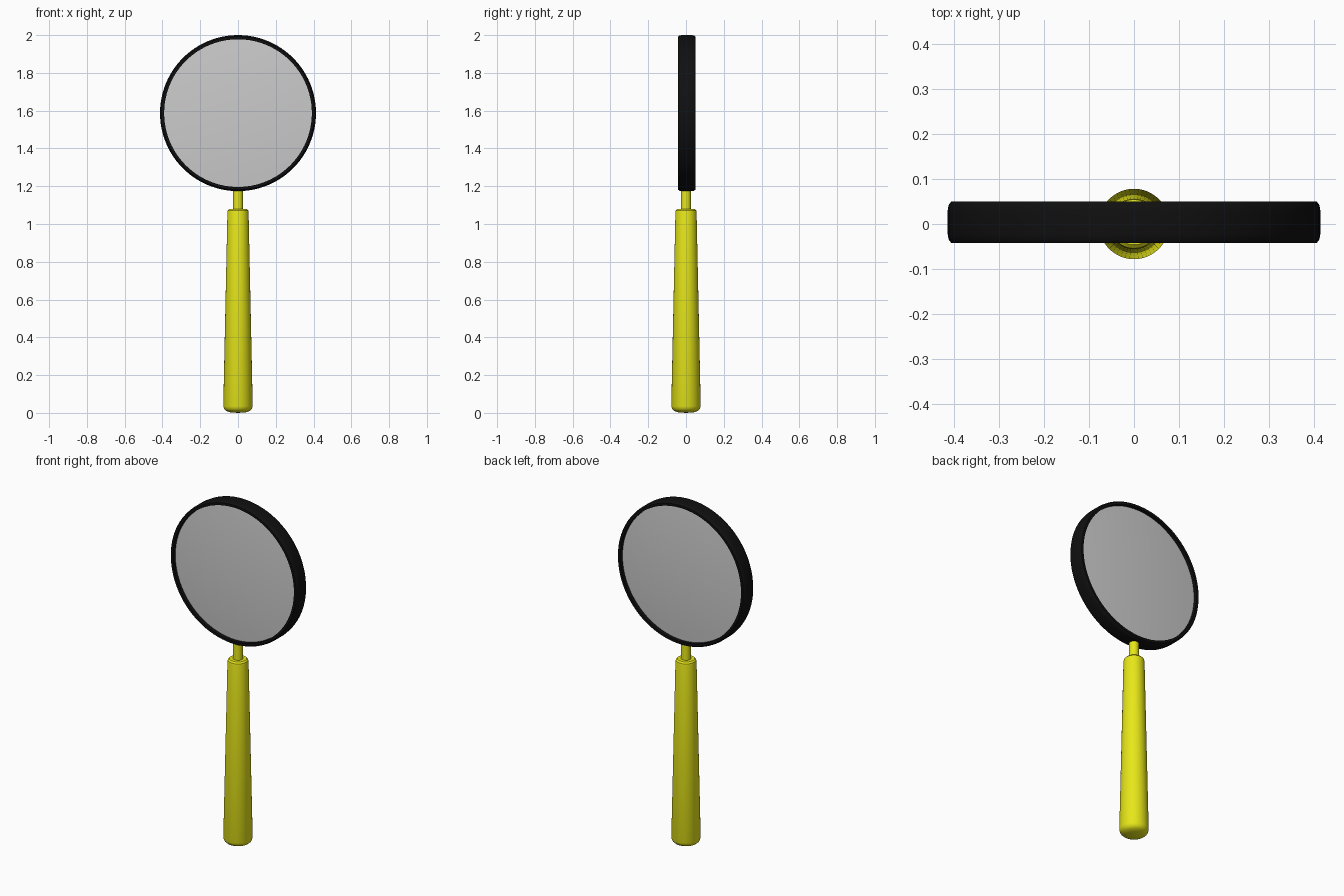
import bpy, bmesh, math
from mathutils import Matrix

if "Cube" in bpy.data.objects:
    bpy.data.objects.remove(bpy.data.objects["Cube"])


def material(name, color):
    m = bpy.data.materials.new(name)
    m.diffuse_color = color
    m.use_nodes = True
    m.node_tree.nodes["Principled BSDF"].inputs["Base Color"].default_value = m.diffuse_color
    return m


def lathe(name, profile, segs, closed=False, mat=None, angle=35):
    """Spin an (r, z) profile about the z axis."""
    bm = bmesh.new()
    verts = [bm.verts.new((r, 0, z)) for r, z in profile]
    edges = [bm.edges.new(p) for p in zip(verts, verts[1:])]
    if closed:
        edges.append(bm.edges.new((verts[-1], verts[0])))
    bmesh.ops.spin(bm, geom=verts + edges, cent=(0, 0, 0), axis=(0, 0, 1),
                   angle=2 * math.pi, steps=segs, use_duplicate=False)
    bmesh.ops.remove_doubles(bm, verts=bm.verts, dist=1e-5)
    bmesh.ops.recalc_face_normals(bm, faces=bm.faces)
    me = bpy.data.meshes.new(name)
    bm.to_mesh(me)
    bm.free()
    ob = bpy.data.objects.new(name, me)
    bpy.context.collection.objects.link(ob)
    if mat:
        me.materials.append(mat)
    bpy.ops.object.select_all(action='DESELECT')
    ob.select_set(True)
    bpy.context.view_layer.objects.active = ob
    bpy.ops.object.shade_smooth_by_angle(angle=math.radians(angle))
    return ob


yellow = material("yellow", (0.8, 0.8, 0.01, 1))
black = material("black", (0.005, 0.005, 0.005, 1))

# Tapered grip with rounded ends, and the thin neck
lathe("handle", [(0, 0), (0.04, 0.003), (0.062, 0.01), (0.073, 0.02), (0.078, 0.035),
                 (0.056, 1.06), (0.054, 1.072), (0.046, 1.08), (0, 1.08)], 48, mat=yellow)
lathe("neck", [(0, 1.07), (0.026, 1.07), (0.026, 1.186), (0, 1.186)], 32, mat=yellow)

# Rim and lens are spun about z, then turned to face the front
place = Matrix.Translation((0, 0.004, 1.587)) @ Matrix.Rotation(math.radians(90), 4, 'X')
R, IN, H, C = 0.413, 0.391, 0.046, 0.008
rim = lathe("rim", [(IN, -H), (R - C, -H), (R - 0.002, -H + C), (R, -H + 0.02),
                    (R, H - 0.02), (R - 0.002, H - C), (R - C, H), (IN, H)],
            96, closed=True, mat=black)

# Gently convex lens held inside the rim
edge, bulge, n = 0.024, 0.016, 8
half = [(0.395 * i / n, edge + bulge * (1 - (i / n) ** 2)) for i in range(n + 1)]
lens = lathe("lens", half + [(r, -z) for r, z in reversed(half)], 96)

for ob in (rim, lens):
    ob.matrix_world = place
